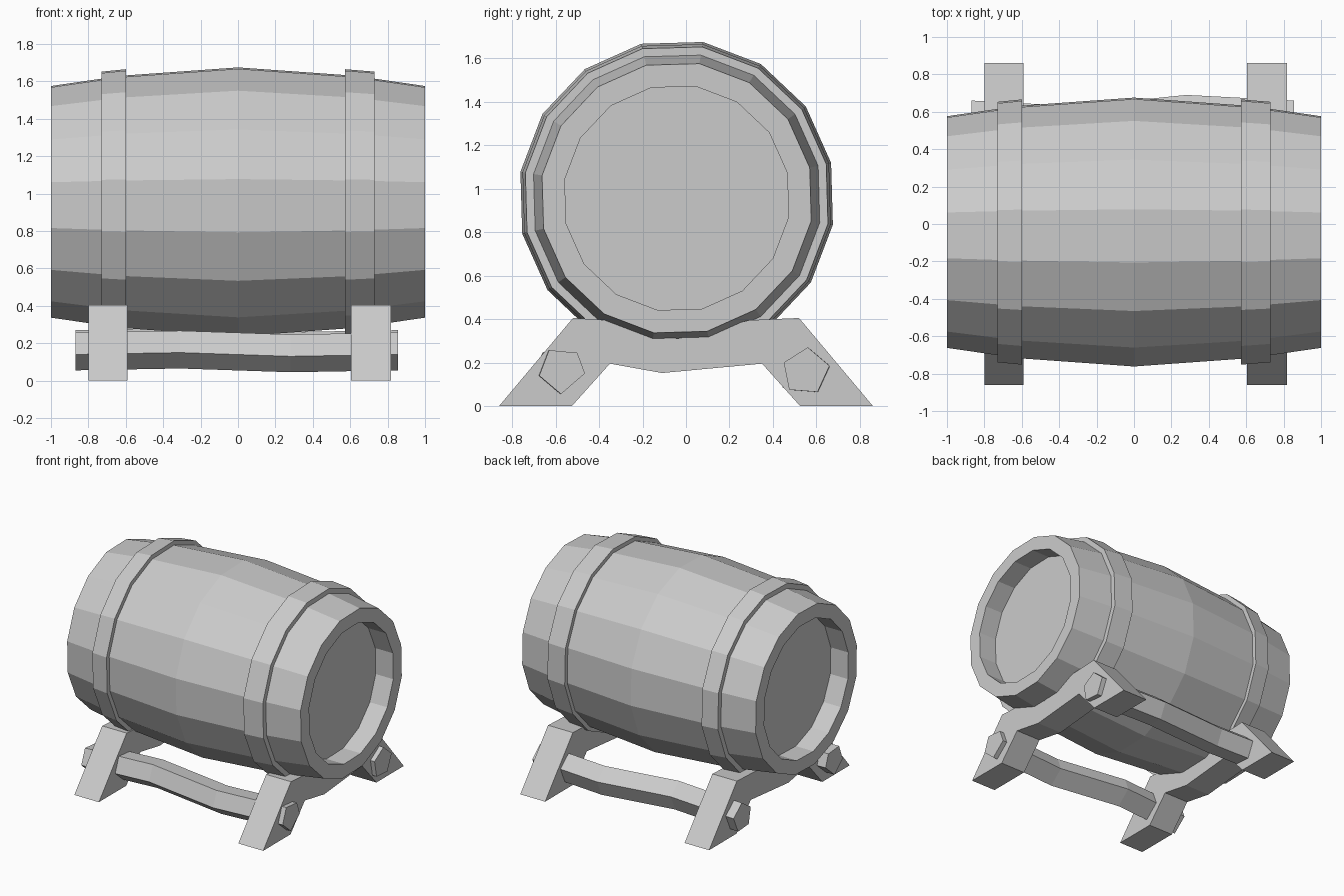
import bpy
from math import sin, cos, radians

if "Cube" in bpy.data.objects:
    bpy.data.objects.remove(bpy.data.objects["Cube"])

CY, CZ, SIDES = -0.043, 0.956, 16


def add_mesh(name, verts, faces):
    mesh = bpy.data.meshes.new(name)
    mesh.from_pydata(verts, [], faces)
    mesh.update()
    obj = bpy.data.objects.new(name, mesh)
    bpy.context.collection.objects.link(obj)
    # consistent outward normals
    bpy.context.view_layer.objects.active = obj
    obj.select_set(True)
    bpy.ops.object.mode_set(mode='EDIT')
    bpy.ops.mesh.select_all(action='SELECT')
    bpy.ops.mesh.normals_make_consistent(inside=False)
    bpy.ops.object.mode_set(mode='OBJECT')
    obj.select_set(False)
    return obj


def skin(name, rings, closed=False):
    """Join equal-sized vertex rings; cap the ends unless closed."""
    n, m = len(rings[0]), len(rings)
    faces = []
    for r in range(m if closed else m - 1):
        s = (r + 1) % m
        for k in range(n):
            j = (k + 1) % n
            faces.append((r * n + k, r * n + j, s * n + j, s * n + k))
    if not closed:
        faces += [tuple(range(n)), tuple((m - 1) * n + k for k in range(n))]
    return add_mesh(name, [v for ring in rings for v in ring], faces)


def circle(x, radius):
    angles = [radians(12.9 + 360 * k / SIDES) for k in range(SIDES)]
    return [(x, CY + radius * cos(a), CZ + radius * sin(a)) for a in angles]


# barrel body with recessed heads
half = [(0.85, 0.522), (1.0, 0.522), (1.0, 0.628), (0.62, 0.684)]
profile = [(-x, r) for x, r in half] + [(0, 0.729)] + half[::-1]
skin("barrel_body", [circle(x, r) for x, r in profile])

# hoops
for name, inner, outer in (("left_hoop", -0.60, -0.73), ("right_hoop", 0.573, 0.73)):
    ring = [(inner, 0.66), (inner, 0.719), (outer, 0.706), (outer, 0.65)]
    skin(name, [circle(x, r) for x, r in ring], closed=True)

# cradle supports
outline = [(-0.86, 0), (-0.525, 0), (-0.35, 0.195), (-0.11, 0.152), (0.35, 0.195),
           (0.525, 0), (0.86, 0), (0.52, 0.405), (0.29, 0.395), (-0.04, 0.31),
           (-0.36, 0.395), (-0.52, 0.405)]
for name, x0, x1 in (("left_support", -0.80, -0.59), ("right_support", 0.605, 0.818)):
    skin(name, [[(x, y, z) for y, z in outline] for x in (x0, x1)])

# slightly crooked five-sided crossbars
front = [(-0.63, 0.257), (-0.50, 0.245), (-0.465, 0.15), (-0.575, 0.055), (-0.675, 0.14)]
back = [(0.56, 0.27), (0.66, 0.185), (0.605, 0.065), (0.475, 0.075), (0.45, 0.20)]
stations = [(-0.87, 0, 0), (-0.31, 0.03, 0.01), (0.28, -0.03, -0.01), (0.855, 0, 0)]
for name, section, side in (("front_crossbar", front, 1), ("back_crossbar", back, -1)):
    skin(name, [[(x, y + side * dy, z + dz) for y, z in section] for x, dy, dz in stations])
